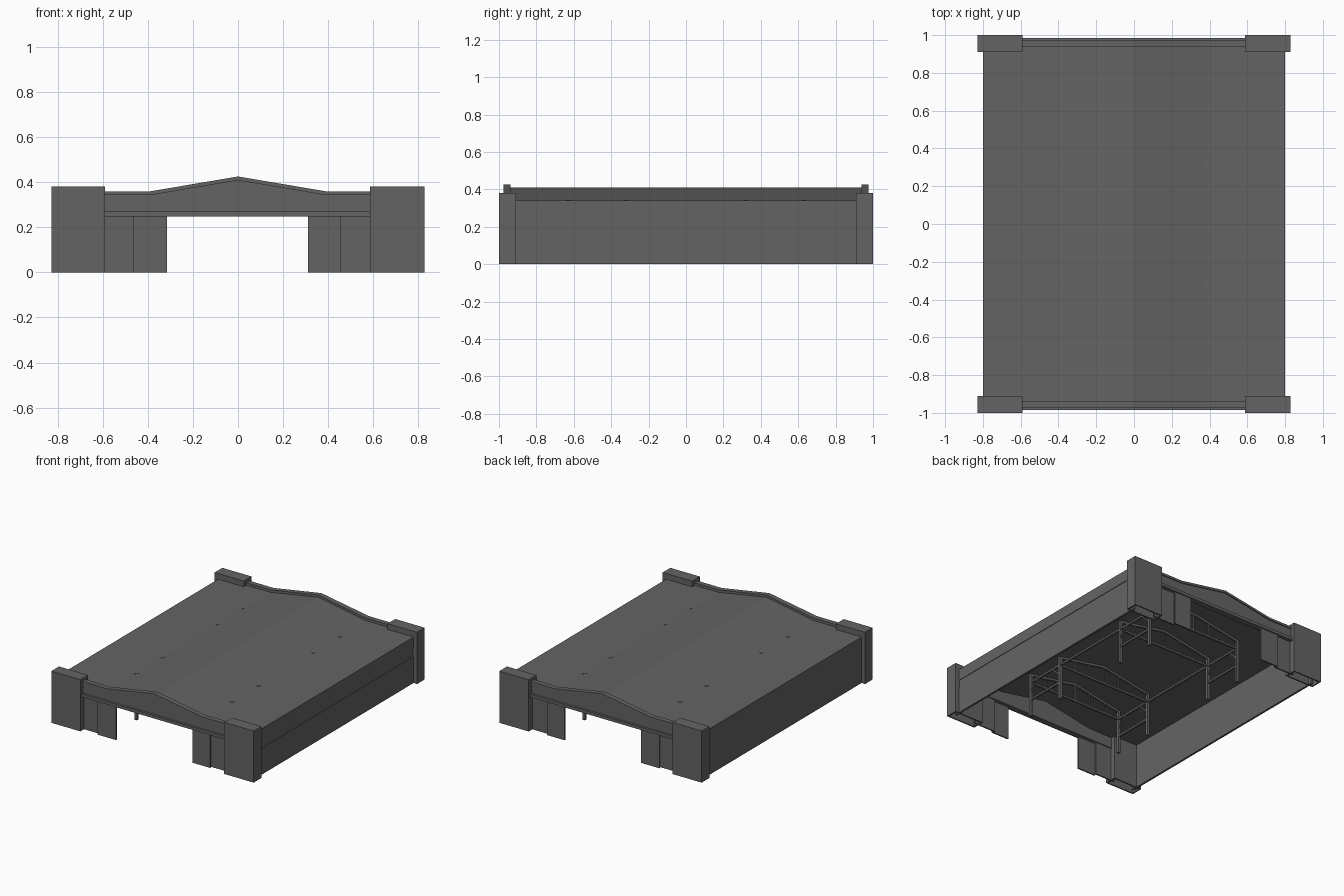
import bpy, bmesh, math
from mathutils import Vector

if "Cube" in bpy.data.objects:
    bpy.data.objects.remove(bpy.data.objects["Cube"])

grey = bpy.data.materials.new("dark_grey_metal")
grey.diffuse_color = (0.127, 0.127, 0.127, 1)
grey.use_nodes = True
grey.node_tree.nodes["Principled BSDF"].inputs["Base Color"].default_value = grey.diffuse_color


def finish(name, bm):
    bmesh.ops.recalc_face_normals(bm, faces=bm.faces)
    me = bpy.data.meshes.new(name)
    bm.to_mesh(me)
    bm.free()
    me.materials.append(grey)
    ob = bpy.data.objects.new(name, me)
    bpy.context.collection.objects.link(ob)
    return ob


def add_box(bm, lo, hi):
    vs = [bm.verts.new((x, y, z)) for x in (lo[0], hi[0])
          for y in (lo[1], hi[1]) for z in (lo[2], hi[2])]
    for f in ((0, 1, 3, 2), (4, 6, 7, 5), (0, 4, 5, 1),
              (2, 3, 7, 6), (0, 2, 6, 4), (1, 5, 7, 3)):
        bm.faces.new([vs[i] for i in f])


def boxes(name, spans):
    bm = bmesh.new()
    for x0, x1, y0, y1, z0, z1 in spans:
        add_box(bm, (x0, min(y0, y1), z0), (x1, max(y0, y1), z1))
    return finish(name, bm)


def extrude_profile(name, pts, y0, y1):
    """Closed x-z outline extruded along y."""
    bm = bmesh.new()
    a = [bm.verts.new((x, y0, z)) for x, z in pts]
    b = [bm.verts.new((x, y1, z)) for x, z in pts]
    bm.faces.new(a)
    bm.faces.new(b)
    n = len(pts)
    for i in range(n):
        bm.faces.new((a[i], a[(i + 1) % n], b[(i + 1) % n], b[i]))
    return finish(name, bm)


def add_bar(bm, p, q, w):
    """Square bar between two points."""
    p, q = Vector(p), Vector(q)
    d = (q - p).normalized()
    u = d.cross(Vector((0, 1, 0)))
    if u.length < 0.1:
        u = d.cross(Vector((0, 0, 1)))
    u = u.normalized() * w / 2
    v = d.cross(u).normalized() * w / 2
    rings = [[bm.verts.new(c + u * s + v * t) for s, t in
              ((-1, -1), (1, -1), (1, 1), (-1, 1))] for c in (p, q)]
    a, b = rings
    bm.faces.new(a)
    bm.faces.new(b)
    for i in range(4):
        j = (i + 1) % 4
        bm.faces.new((a[i], a[j], b[j], b[i]))


def crest(half, low, peak):
    return [(-half, low), (-0.39, low), (0, peak), (0.39, low), (half, low)]


# Roof sheet: flat shoulders and a shallow central gable
top = crest(0.8, 0.34, 0.41)
extrude_profile("roof", top + [(x, z - 0.01) for x, z in reversed(top)], -0.945, 0.945)

# Side walls; the right one has a shallow recessed strip
boxes("left_wall", [(-0.8, -0.785, -0.95, 0.95, 0, 0.335)])
boxes("right_wall", [(0.785, 0.8, -0.95, 0.95, 0, 0.195),
                     (0.785, 0.796, -0.95, 0.95, 0.195, 0.255),
                     (0.785, 0.8, -0.95, 0.95, 0.255, 0.335)])

# Corner towers, hollow and open below
T = 0.01
for yname, s in (("front", -1), ("back", 1)):
    for xname, x0, x1 in (("left", -0.828, -0.59), ("right", 0.587, 0.828)):
        y0, y1 = 0.91 * s, 1.0 * s
        boxes(f"{yname}_{xname}_tower", [
            (x0, x1, y0, y1, 0.37, 0.382),
            (x0, x1, y1 - T * s, y1, 0, 0.37),
            (x0, x1, y0, y0 + T * s, 0, 0.37),
            (x0, x0 + T, y0 + T * s, y1 - T * s, 0, 0.37),
            (x1 - T, x1, y0 + T * s, y1 - T * s, 0, 0.37)])

    # Gable fascia over the door opening
    extrude_profile(f"{yname}_fascia",
                    crest(0.59, 0.343, 0.412) + [(0.59, 0.25), (-0.59, 0.25)],
                    0.94 * s, 0.968 * s)
    # Coping strip along the gable top
    c = crest(0.59, 0.36, 0.426)
    extrude_profile(f"{yname}_coping",
                    c + [(x, z - 0.017) for x, z in reversed(c)], 0.938 * s, 0.975 * s)
    # Door track beam
    boxes(f"{yname}_door_track", [(-0.59, 0.59, 0.94 * s, 0.985 * s, 0.248, 0.27)])

    # Sliding doors parked at each side, staggered in depth
    boxes(f"{yname}_doors", [
        (-0.465, -0.315, 0.966 * s, 0.976 * s, 0, 0.25),
        (-0.62, -0.455, 0.948 * s, 0.958 * s, 0, 0.25),
        (0.31, 0.455, 0.966 * s, 0.976 * s, 0, 0.25),
        (0.445, 0.62, 0.948 * s, 0.958 * s, 0, 0.25)])

# Interior roof trusses on posts
for i, y in enumerate((-0.63, -0.32, 0.32, 0.63)):
    bm = bmesh.new()
    for s in (-1, 1):
        add_bar(bm, (0.39 * s, y, 0), (0.39 * s, y, 0.343), 0.02)
        add_bar(bm, (0.39 * s, y, 0.322), (0, y, 0.392), 0.016)
        for x in (0.13, 0.26):
            add_bar(bm, (x * s, y, 0.265), (x * s, y, 0.392 - 0.18 * x), 0.01)
    add_bar(bm, (-0.39, y, 0.265), (0.39, y, 0.265), 0.014)
    add_bar(bm, (0, y, 0.265), (0, y, 0.39), 0.01)
    finish(f"roof_truss_{i + 1}", bm)

# Lengthwise bars tying the posts together, with short knee braces
bm = bmesh.new()
for s in (-1, 1):
    x = 0.39 * s
    add_bar(bm, (x, -0.63, 0.265), (x, 0.63, 0.265), 0.014)
    for t in (-1, 1):
        add_bar(bm, (x, 0.32 * t, 0.13), (x, 0.63 * t, 0.13), 0.014)
        add_bar(bm, (x, 0.32 * t, 0.19), (x, 0.40 * t, 0.265), 0.01)
        add_bar(bm, (x, 0.63 * t, 0.19), (x, 0.55 * t, 0.265), 0.01)
finish("truss_tie_bars", bm)
